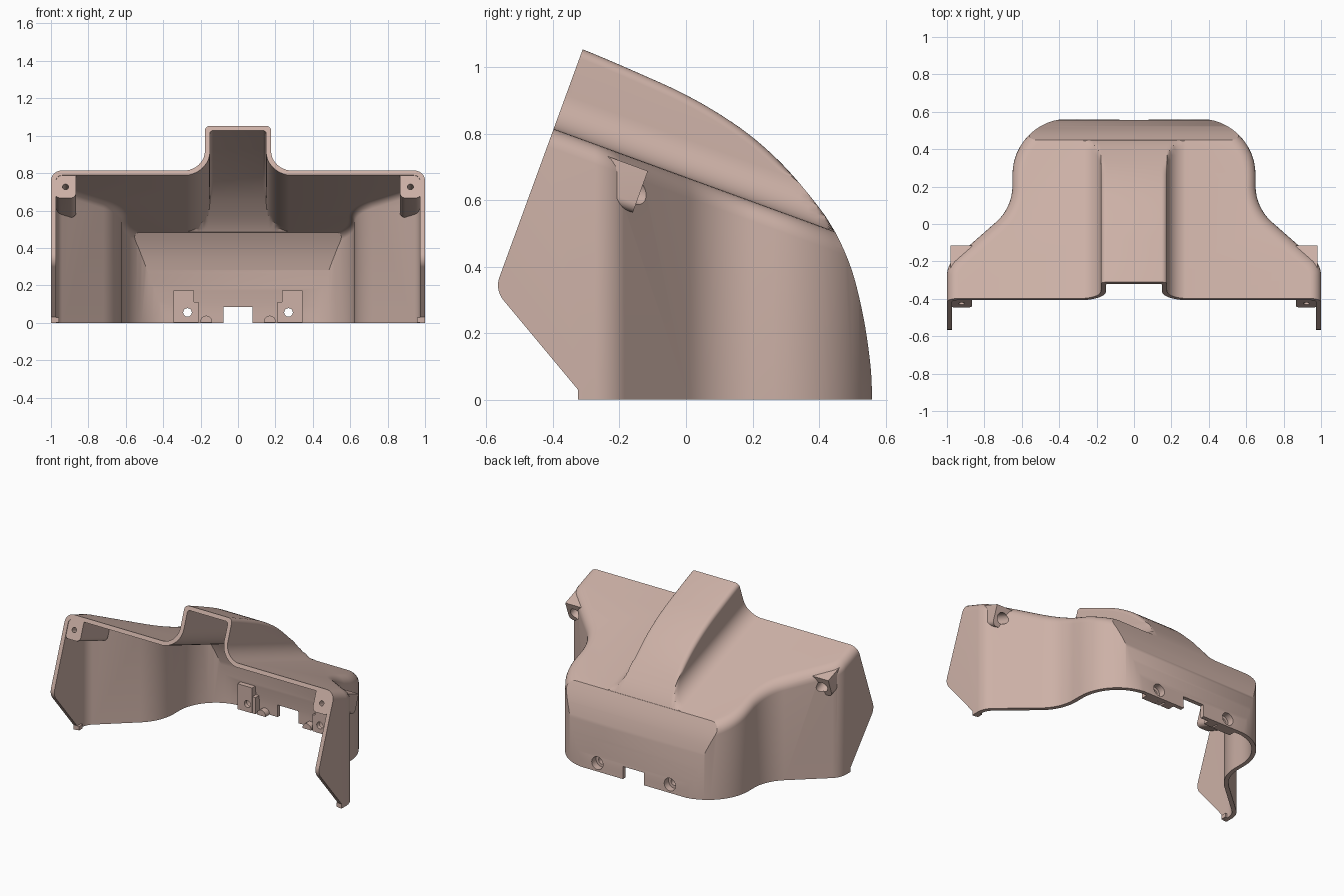
import bpy, bmesh, math
from mathutils import Vector

if "Cube" in bpy.data.objects:
    bpy.data.objects.remove(bpy.data.objects["Cube"])

WALL = 0.027
SLOPE = 0.365                       # fall of the roof towards the back
TILT = math.atan(SLOPE)

clay = bpy.data.materials.new("dusty_pink_plastic")
clay.diffuse_color = (0.61, 0.44, 0.385, 1)
clay.use_nodes = True
clay.node_tree.nodes["Principled BSDF"].inputs["Base Color"].default_value = clay.diffuse_color


def make(name, verts, faces):
    bm = bmesh.new()
    vs = [bm.verts.new(v) for v in verts]
    for f in faces:
        bm.faces.new([vs[i] for i in f])
    bmesh.ops.remove_doubles(bm, verts=bm.verts, dist=1e-5)
    bmesh.ops.recalc_face_normals(bm, faces=bm.faces)
    me = bpy.data.meshes.new(name)
    bm.to_mesh(me)
    bm.free()
    me.materials.append(clay)
    ob = bpy.data.objects.new(name, me)
    bpy.context.collection.objects.link(ob)
    return ob


def loft(name, rings):
    n = len(rings[0])
    faces = [tuple(range(n)), tuple(range((len(rings) - 1) * n, len(rings) * n))]
    for k in range(len(rings) - 1):
        for i in range(n):
            j = (i + 1) % n
            faces.append((k * n + i, k * n + j, k * n + n + j, k * n + n + i))
    return make(name, [p for r in rings for p in r], faces)


def combine(target, other, op):
    m = target.modifiers.new("join", 'BOOLEAN')
    m.operation, m.solver, m.object = op, 'EXACT', other
    bpy.context.view_layer.objects.active = target
    bpy.ops.object.modifier_apply(modifier=m.name)
    bpy.data.objects.remove(other)


def round_poly(pts, steps=12):
    out = []
    for i, (x, y, r) in enumerate(pts):
        p = Vector((x, y))
        if r == 0:
            out.append(p)
            continue
        a = (Vector(pts[i - 1][:2]) - p).normalized()
        b = (Vector(pts[(i + 1) % len(pts)][:2]) - p).normalized()
        half = a.angle(b) / 2
        c = p + (a + b).normalized() * r / math.sin(half)
        s, e = p + a * r / math.tan(half) - c, p + b * r / math.tan(half) - c
        ang = s.angle(e)
        for k in range(steps + 1):
            t = k / steps
            out.append(c + (s * math.sin((1 - t) * ang) + e * math.sin(t * ang)) / math.sin(ang))
    return out


def offset(pts, d, closed):
    out, n = [], len(pts)
    for i, p in enumerate(pts):
        q0 = pts[i - 1] if closed or i else None
        q1 = pts[(i + 1) % n] if closed or i < n - 1 else None
        e0 = (p - q0).normalized() if q0 is not None else (q1 - p).normalized()
        e1 = (q1 - p).normalized() if q1 is not None else e0
        n0, n1 = Vector((-e0.y, e0.x)), Vector((-e1.y, e1.x))
        out.append(p + (n0 + n1) * d / (1 + n0.dot(n1)))
    return out


def smooth_curve(pts, steps=6):
    p = [Vector(q) for q in pts]
    p = [2 * p[0] - p[1]] + p + [2 * p[-1] - p[-2]]
    out = []
    for i in range(1, len(p) - 2):
        a, b, c, d = p[i - 1:i + 3]
        for k in range(steps):
            t = k / steps
            out.append(0.5 * (2 * b + (c - a) * t + (2 * a - 5 * b + 4 * c - d) * t * t
                              + (3 * b - a - 3 * c + d) * t ** 3))
    return out + [p[-2]]


# plan outline and curved back profile
right = [(1, -.7, 0), (1, -.22, .12), (.65, .087, .26), (.65, .563, .3)]
PLAN = round_poly(right + [(-x, y, r) for x, y, r in reversed(right)])
BACK = smooth_curve([(-.75, 1.215), (-.53, 1.137), (-.31, 1.055), (-.1, .965), (0, .918),
                     (.1, .861), (.2, .791), (.3, .699), (.4, .58), (.45, .502), (.5, .385),
                     (.535, .24), (.555, .1), (.56, 0)])


def roof(y, off):
    return 0.669 - SLOPE * y - off / math.cos(TILT)


def hood_solid(name, off):
    # wide body with a rounded roof edge
    r = 0.06 - off
    plan = offset(PLAN, off, True)
    rings = [[(p.x, p.y, -.05 - 4 * off) for p in plan]]
    for k in range(7):
        a = k * math.pi / 12
        ring = offset(plan, r * (1 - math.cos(a)), True)
        rings.append([(p.x, p.y, roof(p.y, off) - r + r * math.sin(a)) for p in ring])
    body = loft(name, rings)
    # central hump, filleted into the roof
    curve = offset(BACK, -off, False)
    w, R, tr = .177 - off, .118 + off, .03 - off * .5
    rings = []
    for k in range(45):
        y = -.65 + k * (1.12 - off) / 44
        i = next(i for i in range(len(curve)) if curve[i + 1].x >= y)
        a, b = curve[i], curve[i + 1]
        T = a.y + (b.y - a.y) * (y - a.x) / (b.x - a.x) - roof(y, off) - .002
        rr = min(tr, max(0, T - R))
        sec = [(w + R, -.2)]
        for j in range(11):
            t = j * math.pi / 20
            sec.append((w + R - R * math.sin(t), min(R - R * math.cos(t) - .002, T)))
        for j in range(7):
            t = j * math.pi / 12
            sec.append((w - tr + tr * math.cos(t), T - rr + rr * math.sin(t)))
        sec += [(-x, h) for x, h in reversed(sec)]
        rings.append([(x, y, roof(y, off) + h) for x, h in sec])
    combine(body, loft("hump", rings), 'UNION')
    # side profile trims the back, and the front rim of the outer skin
    if off:
        side = curve + [Vector((curve[-1].x, -.2)), Vector((-.75, -.2))]
    else:
        side = round_poly([(p.x, p.y, 0) for p in curve if p.x > -.3101]
                          + [(-.325, 0, 0), (-.325, .03, 0), (-.575, .33, .07)])
    trim = loft("side_trim", [[(x, p.x, p.y) for p in side] for x in (-1.2, 1.2)])
    combine(body, trim, 'INTERSECT')
    return body


def box(name, x0, x1, y0, y1, z0, z1):
    return loft(name, [[(x0, y, z0), (x1, y, z0), (x1, y, z1), (x0, y, z1)] for y in (y0, y1)])


def rod(name, x, z, r, y0, y1):
    c = [(x + r * math.cos(k * math.pi / 12), z + r * math.sin(k * math.pi / 12)) for k in range(24)]
    return loft(name, [[(a, y, b) for a, b in c] for y in (y0, y1)])


def along_roof(name, pts, a0, a1):
    # section (x, depth below roof) run along the roof slope from the front plane
    c, s = math.cos(TILT), math.sin(TILT)
    return loft(name, [[(x, -.4 + a * c - d * s, .815 - a * s - d * c) for x, d in pts]
                       for a in (a0, a1)])


hood = hood_solid("hood_shell", 0)
combine(hood, hood_solid("hood_hollow", WALL), 'DIFFERENCE')

for s in (-1, 1):
    # screw boss in each upper front corner
    sec = round_poly([(.865, .022, 0), (.98, .022, 0), (.98, .155, .03), (.865, .155, .03)], 6)
    combine(hood, along_roof("corner_boss", [(s * p.x, p.y) for p in sec], .006, .312), 'UNION')
    # lower mounting bracket, stepped
    lo, hi = sorted((s * .235, s * .345))
    combine(hood, box("bracket", lo, hi, .485, .536, .0015, .172), 'UNION')
    lo, hi = sorted((s * .212, s * .25))
    combine(hood, box("bracket_step", lo, hi, .488, .535, .001, .112), 'UNION')
    # small rounded tab beside the notch
    tab = rod("tab", s * .17, .006, .032, .49, .537)
    combine(tab, box("tab_trim", -1, 1, .4, .7, .0005, .2), 'INTERSECT')
    combine(hood, tab, 'UNION')
    # foot at the bottom of the front rim
    lo, hi = sorted((s * .958, s * .985))
    combine(hood, box("rim_foot", lo, hi, -.322, -.285, .001, .028), 'UNION')

for s in (-1, 1):
    # screw holes and rear access pockets
    for r, a0, a1 in ((.036, .2, .42), (.016, -.05, .09)):
        c = [(s * .922 + r * math.cos(k * math.pi / 12), .092 + r * math.sin(k * math.pi / 12))
             for k in range(24)]
        combine(hood, along_roof("boss_hole", c, a0, a1), 'DIFFERENCE')
    combine(hood, rod("bracket_hole", s * .27, .055, .023, .4, .7), 'DIFFERENCE')
    combine(hood, rod("bracket_recess", s * .27, .055, .042, .512, .7), 'DIFFERENCE')
# cable notch in the middle of the lower back edge
combine(hood, box("notch", -.078, .078, .4, .7, -.1, .083), 'DIFFERENCE')

bpy.ops.object.select_all(action='DESELECT')
hood.select_set(True)
bpy.context.view_layer.objects.active = hood
bpy.ops.object.shade_smooth_by_angle(angle=math.radians(30))
